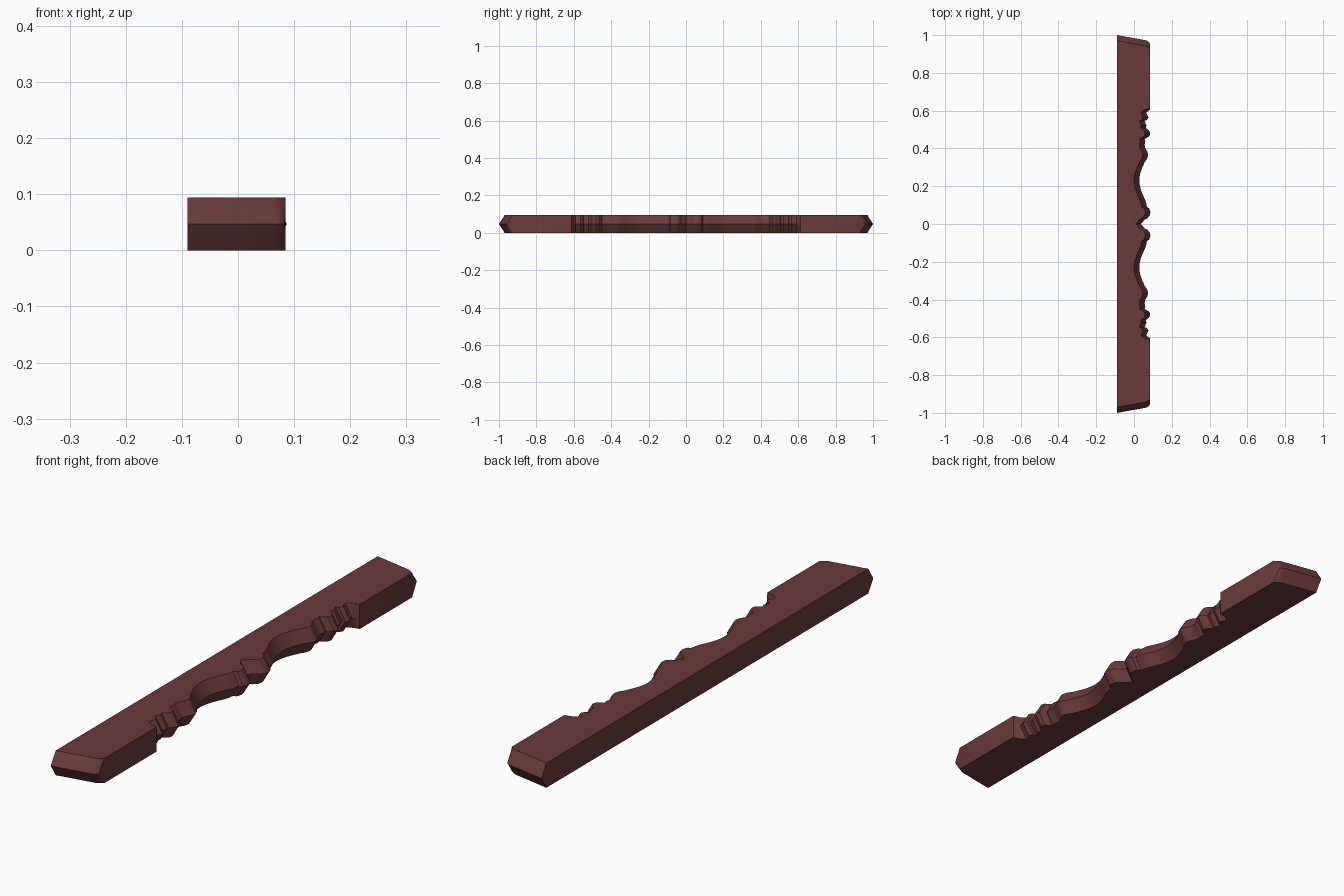
import bpy, bmesh, math

if "Cube" in bpy.data.objects:
    bpy.data.objects.remove(bpy.data.objects["Cube"])

H, LEFT, RIGHT = 0.094, -0.09, 0.085
INSET, TIP = 0.028, 0.03     # carved edge ridge depth, end ridge depth

wood = bpy.data.materials.new("dark red wood")
wood.diffuse_color = (0.145, 0.042, 0.042, 1)
wood.use_nodes = True
wood.node_tree.nodes["Principled BSDF"].inputs["Base Color"].default_value = wood.diffuse_color

# carved edge along half the length: (y, x at mid height)
carved = [(0.605, 0.084), (0.592, 0.066), (0.58, 0.068), (0.565, 0.077), (0.55, 0.068),
          (0.547, 0.056), (0.535, 0.06), (0.522, 0.066), (0.508, 0.062), (0.505, 0.068),
          (0.495, 0.08), (0.48, 0.086), (0.465, 0.081), (0.455, 0.066), (0.45, 0.056),
          (0.435, 0.06), (0.42, 0.056), (0.40, 0.06), (0.385, 0.07), (0.365, 0.075), (0.345, 0.069)]
# large hollow as a cosine sweep
for i in range(13):
    t = i / 12
    carved.append((0.33 - 0.2 * t, 0.058 - 0.03 * math.sin(math.pi * t)))
carved += [(0.115, 0.064), (0.10, 0.066), (0.09, 0.068), (0.083, 0.08), (0.065, 0.087),
           (0.045, 0.084), (0.03, 0.07), (0.022, 0.054), (0.01, 0.047)]


def outline(edge):
    """Plan outline at one level; edge=1 for top and bottom, 0 for the middle ridge."""
    t = TIP * edge
    half = [(LEFT, 1 - t), (0.066 - 0.004 * edge, 0.972 - t), (0.077 - 0.004 * edge, 0.966 - t),
            (0.083, 0.957 - t), (RIGHT, 0.943 - t * 0.5), (RIGHT, 0.612)]
    half += [(x - INSET * edge, y) for y, x in carved]
    return half + [(0.036 - INSET * edge, 0)] + [(x, -y) for x, y in reversed(half)]


# carved beam lofted through three levels
bm = bmesh.new()
rings = [[bm.verts.new((x, y, z)) for x, y in outline(e)]
         for z, e in ((0, 1), (H / 2, 0), (H, 1))]
n = len(rings[0])
for a, b in zip(rings, rings[1:]):
    for i in range(n):
        j = (i + 1) % n
        bm.faces.new((a[i], a[j], b[j], b[i]))
bm.faces.new(rings[0])
bm.faces.new(rings[2])
bmesh.ops.recalc_face_normals(bm, faces=bm.faces)
bmesh.ops.triangulate(bm, faces=[f for f in bm.faces if len(f.verts) > 4])

mesh = bpy.data.meshes.new("carved_beam")
bm.to_mesh(mesh)
bm.free()
mesh.materials.append(wood)
beam = bpy.data.objects.new("carved_beam", mesh)
bpy.context.collection.objects.link(beam)
bpy.context.view_layer.objects.active = beam
beam.select_set(True)
bpy.ops.object.shade_smooth_by_angle(angle=math.radians(25))
